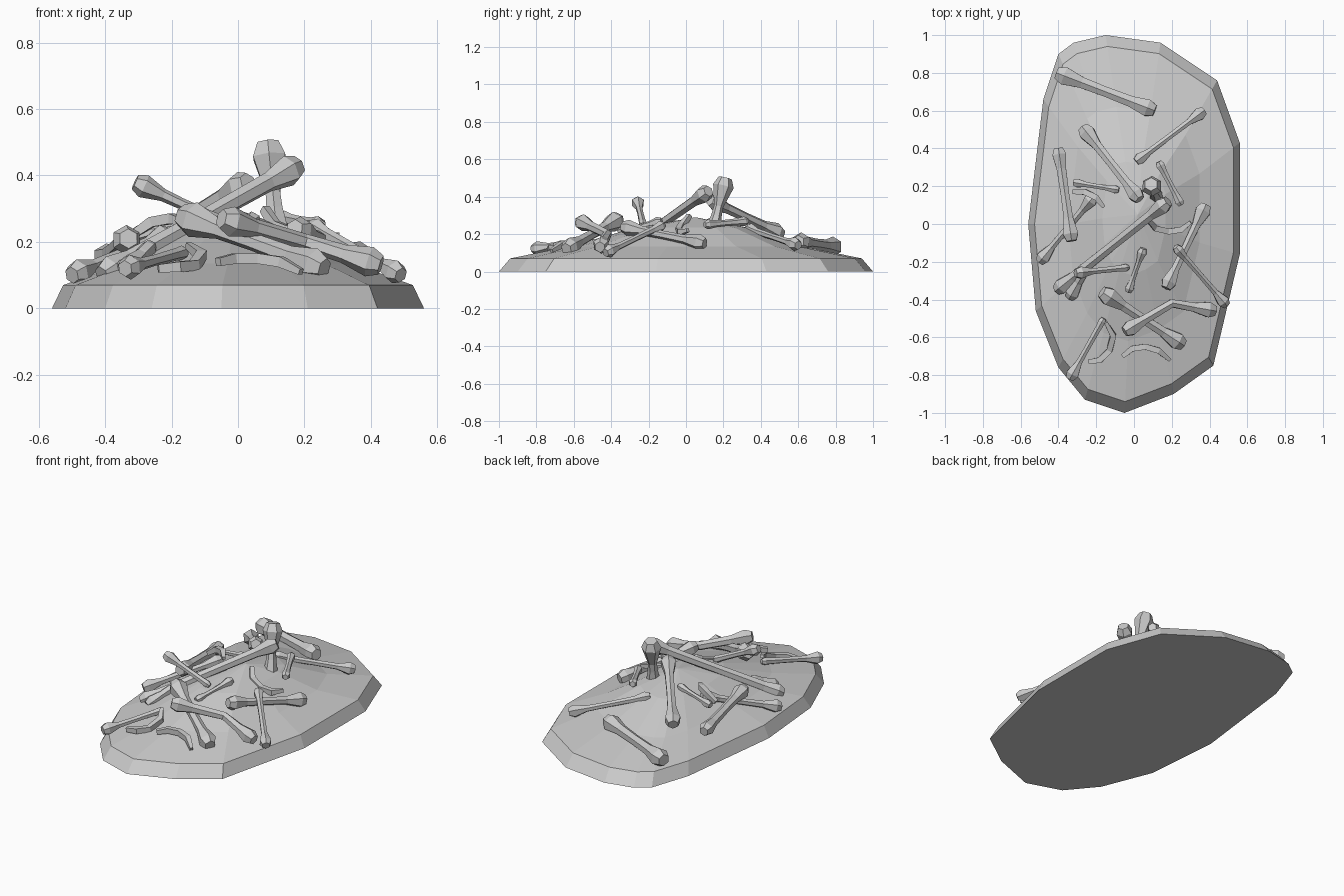
import bpy, bmesh, math
from mathutils import Vector

if "Cube" in bpy.data.objects:
    bpy.data.objects.remove(bpy.data.objects["Cube"])


def finish(name, bm):
    bmesh.ops.recalc_face_normals(bm, faces=bm.faces)
    me = bpy.data.meshes.new(name)
    bm.to_mesh(me)
    bm.free()
    ob = bpy.data.objects.new(name, me)
    bpy.context.collection.objects.link(ob)


def loft(name, centres, radii, sides, flat=1.0):
    """Faceted tube through centres; flat squashes the section vertically."""
    bm = bmesh.new()
    pts = [Vector(c) for c in centres]
    rings = []
    for i, (p, r) in enumerate(zip(pts, radii)):
        d = (pts[min(i + 1, len(pts) - 1)] - pts[max(i - 1, 0)]).normalized()
        up = Vector((0, 0, 1)) if abs(d.z) < 0.95 else Vector((0, 1, 0))
        u = d.cross(up).normalized()
        v = u.cross(d)
        ang = [2 * math.pi * (k + 0.5) / sides for k in range(sides)]
        rings.append([bm.verts.new(p + u * r * math.cos(a) + v * r * flat * math.sin(a)) for a in ang])
    for a, b in zip(rings, rings[1:]):
        for k in range(sides):
            bm.faces.new((a[k], a[(k + 1) % sides], b[(k + 1) % sides], b[k]))
    bm.faces.new(rings[0])
    bm.faces.new(rings[-1])
    finish(name, bm)


def bone(name, a, b, shaft, k1, k2, sides=6, bend=None):
    """Shaft with a faceted knob at each end and an optional bend point."""
    a, b = Vector(a), Vector(b)
    m = Vector(bend) if bend else (a + b) / 2
    da, db = (m - a).normalized(), (m - b).normalized()
    cs = [a, a + da * k1 * 0.8, a + da * k1 * 2.6, m, b + db * k2 * 2.6, b + db * k2 * 0.8, b]
    loft(name, cs, [k1 * 0.65, k1, shaft, shaft * 0.9, shaft, k2, k2 * 0.65], sides)


# Earth mound: bevelled base slab rising to an off-centre peak
outline = [(-.15, 1), (.14, .96), (.44, .76), (.56, .43), (.56, -.16), (.42, -.75), (.21, -.90),
           (-.05, -1), (-.26, -.93), (-.40, -.76), (-.52, -.46), (-.56, 0), (-.48, .66), (-.40, .90), (-.32, .96)]
bm = bmesh.new()
rings = []
for s, z, dx, dy in [(1, 0, 0, 0), (.94, .07, 0, 0), (.62, .135, 0, 0), (.3, .235, .0, .03)]:
    rings.append([bm.verts.new((x * s + dx, y * s + dy, z)) for x, y in outline])
n = len(outline)
for a, b in zip(rings, rings[1:]):
    for i in range(n):
        bm.faces.new((a[i], a[(i + 1) % n], b[(i + 1) % n], b[i]))
peak = bm.verts.new((.02, .05, .29))
for i in range(n):
    bm.faces.new((rings[-1][i], rings[-1][(i + 1) % n], peak))
bm.faces.new(rings[0])
finish("mound", bm)

# Straight and bent bones: end, end, shaft radius, knob radii
bones = [
    ((-.41, .80, .13), (.11, .60, .16), .034, .055, .052),
    ((.37, .60, .14), (.01, .33, .23), .019, .038, .034),
    ((-.27, .51, .20), (.03, .13, .38), .028, .048, .046),
    ((.09, .21, .50), (.12, .14, .20), .028, .056, .04),
    ((.18, .12, .43), (-.41, -.35, .10), .030, .048, .045),
    ((-.40, .40, .15), (-.33, -.09, .21), .029, .042, .046),
    ((-.50, -.20, .10), (-.21, .15, .22), .021, .040, .040),
    ((-.32, .22, .22), (-.08, .18, .26), .016, .026, .024),
    ((.13, .33, .27), (.25, .10, .25), .019, .026, .026),
    ((.38, .10, .15), (.17, -.34, .24), .025, .046, .044),
    ((.22, -.12, .25), (.49, -.43, .10), .019, .030, .036),
    ((.05, -.13, .27), (-.03, -.36, .21), .016, .028, .026),
    ((-.31, -.26, .38), (-.03, -.23, .25), .019, .036, .022),
    ((-.17, -.36, .28), (.26, -.64, .12), .030, .054, .050),
    ((-.34, -.82, .12), (-.16, -.50, .17), .019, .038, .022),
]
for i, (a, b, s, k1, k2) in enumerate(bones):
    bone(f"bone_{i + 1}", a, b, s, k1, k2)
bone("bent_bone", (-.05, -.57, .27), (.43, -.46, .13), .028, .046, .046, bend=(.20, -.42, .20))
# Second condyle on the long bone
bone("long_bone_fork", (-.34, -.39, .11), (-.26, -.25, .19), .025, .04, .025)

# Curved rib fragments
ribs = [
    [(-.24, -.73, .12), (-.18, -.72, .125), (-.13, -.67, .13), (-.11, -.59, .16), (-.15, -.52, .19)],
    [(-.06, -.70, .14), (-.01, -.66, .15), (.06, -.65, .15), (.13, -.67, .14), (.19, -.72, .11)],
    [(-.32, .17, .22), (-.26, .17, .26), (-.20, .14, .27), (-.16, .09, .26)],
    [(.08, .02, .30), (.11, -.02, .25), (.18, -.04, .22), (.25, -.03, .21), (.30, .01, .22)],
]
for i, path in enumerate(ribs):
    loft(f"rib_{i + 1}", path, [.017] + [.022] * (len(path) - 2) + [.013], 4)
